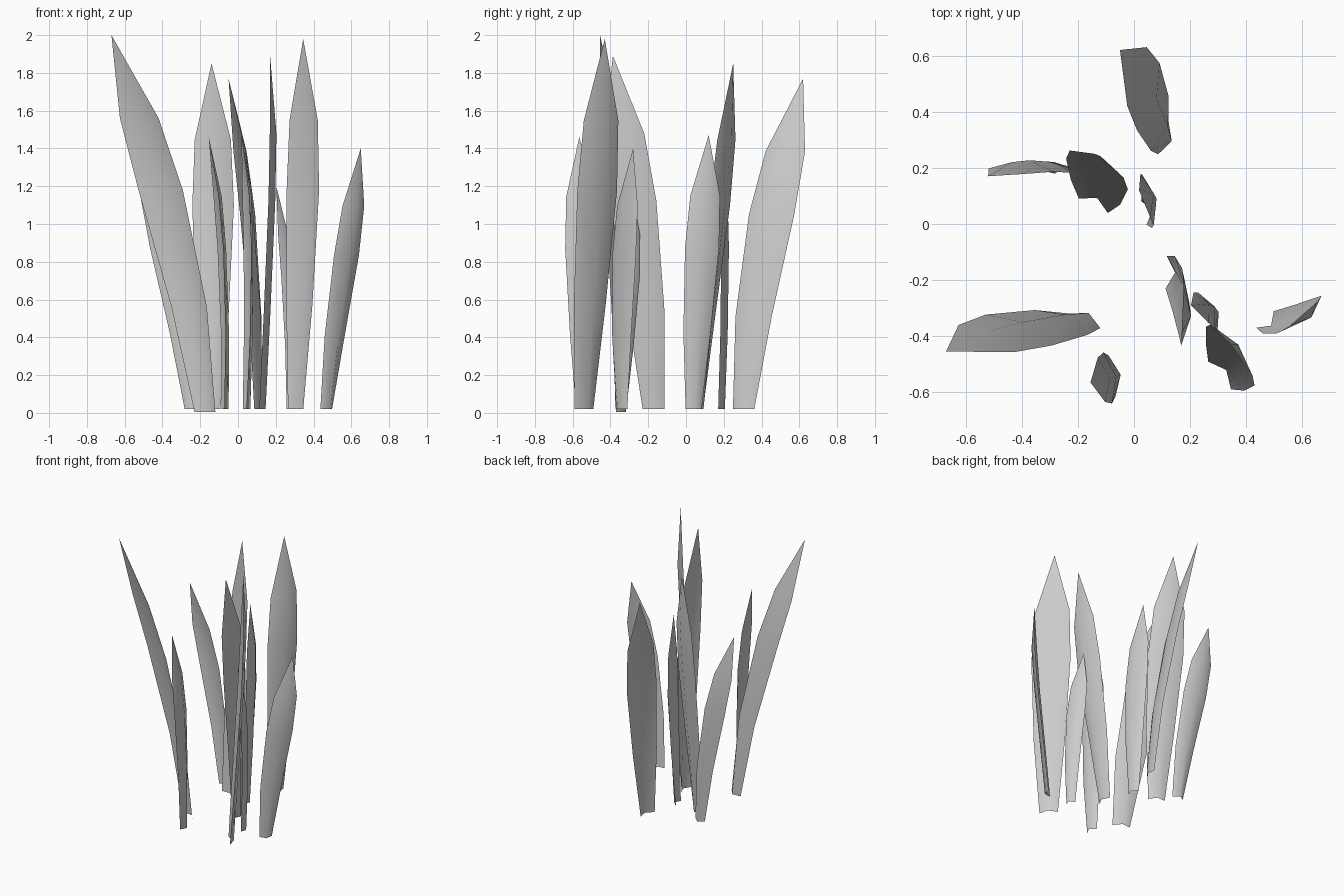
import bpy
from mathutils import Vector

# Rows along a blade: (height fraction, relative width, bulge towards the crease)
ROWS = [(0.0, 0.47, 0.0), (0.28, 0.8, 0.016), (0.59, 1.0, 0.024), (0.78, 0.87, 0.018)]
FOLD = 0.031  # depth of the crease along the middle


def blade(name, base, tip, width):
    """Creased grass blade: left edge, crease and right edge meeting at a tip."""
    w = Vector((width[0], width[1], 0))
    normal = Vector((-w.y, w.x, 0)).normalized()
    base, tip = Vector(base), Vector(tip)
    verts, faces = [], []
    for t, s, bulge in ROWS:
        c = base + (tip - base) * t ** 1.33  # outward bend
        c.z = base.z + (tip.z - base.z) * t
        c += normal * bulge
        verts += [c - w * s / 2, c + normal * FOLD, c + w * s / 2]
    verts.append(tip)
    for r in range(len(ROWS) - 1):
        for k in range(2):
            a = r * 3 + k
            faces.append((a, a + 1, a + 4, a + 3))
    last = (len(ROWS) - 1) * 3
    faces += [(last, last + 1, last + 3), (last + 1, last + 2, last + 3)]
    me = bpy.data.meshes.new(name)
    me.from_pydata(verts, [], faces)
    me.shade_smooth()
    ob = bpy.data.objects.new(name, me)
    bpy.context.collection.objects.link(ob)


# Blades: base centre, tip, widest left-to-right vector
BLADES = [
    ((-0.175, -0.345, 0.005), (-0.67, -0.455, 2.00), (0.235, -0.11)),
    ((0.305, -0.54, 0.02), (0.345, -0.43, 1.98), (0.172, -0.21)),
    ((-0.145, 0.065, 0.02), (-0.14, 0.25, 1.85), (0.22, -0.11)),
    ((0.105, 0.305, 0.02), (-0.05, 0.62, 1.77), (-0.08, -0.24)),
    ((0.035, 0.04, 0.02), (0.018, 0.12, 1.47), (0.04, -0.18)),
    ((-0.08, -0.54, 0.02), (-0.155, -0.565, 1.46), (0.03, -0.182)),
    ((0.115, -0.172, 0.02), (0.17, -0.387, 1.89), (-0.01, -0.245)),
    ((0.272, -0.345, 0.02), (0.203, -0.29, 1.20), (0.06, -0.125)),
    ((0.467, -0.34, 0.02), (0.65, -0.28, 1.40), (-0.132, -0.125)),
    ((-0.24, 0.175, 0.02), (-0.52, 0.17, 1.47), (0.18, -0.02)),
]
for n, (base, tip, width) in enumerate(BLADES, 1):
    blade(f"grass_blade_{n}", base, tip, width)
